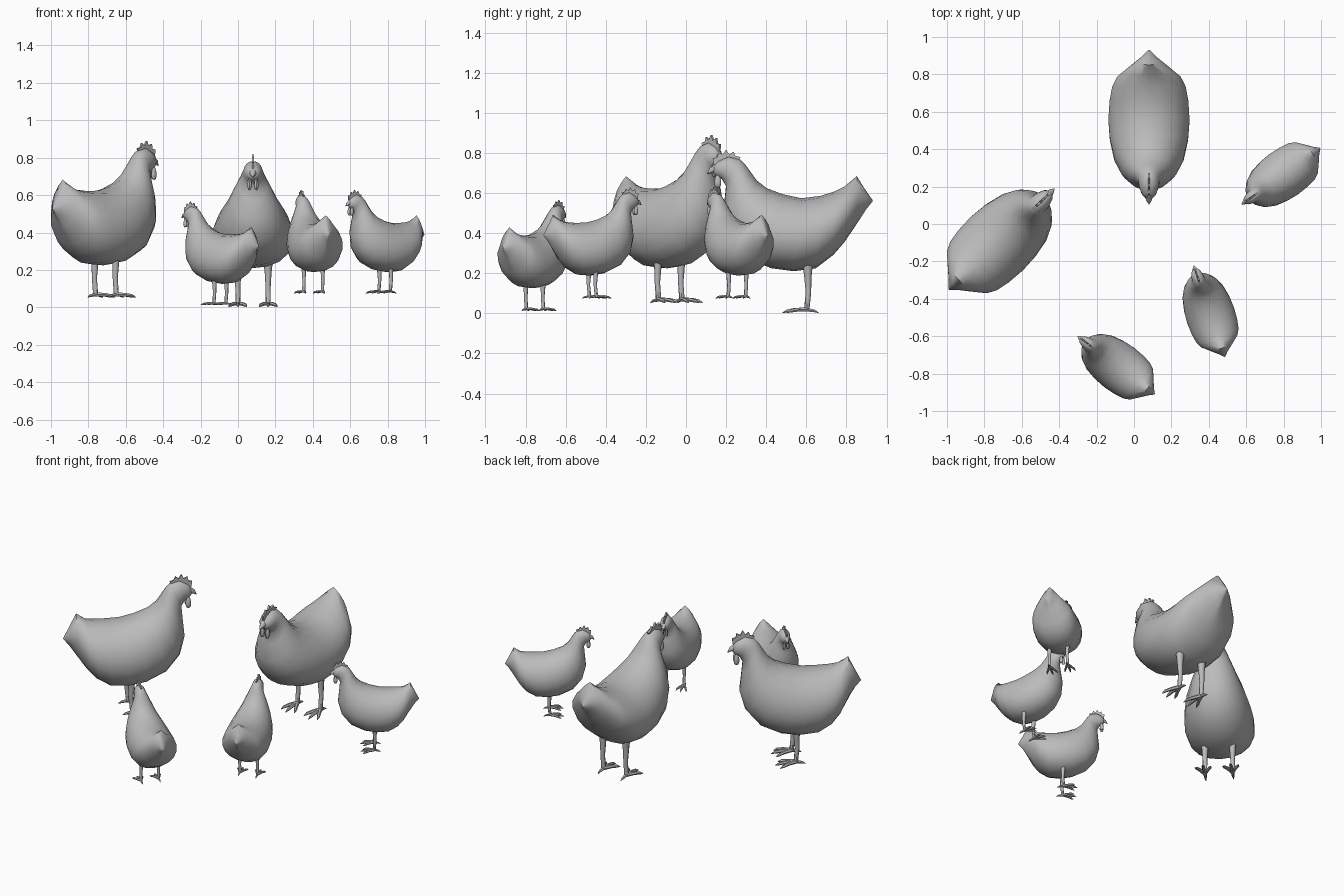
import bpy, bmesh, math
from mathutils import Vector

if "Cube" in bpy.data.objects:
    bpy.data.objects.remove(bpy.data.objects["Cube"])

grey = bpy.data.materials.new("plain_grey")
grey.diffuse_color = (0.5, 0.5, 0.5, 1)
grey.use_nodes = True
grey.node_tree.nodes["Principled BSDF"].inputs["Base Color"].default_value = grey.diffuse_color

# Body rings from tail to face: bottom (u, z), top (u, z), half width, widest-point bias, crest sharpness
RINGS = [
    (.000, .318, .000, .323, .003, 1.0, 1.0),
    (.022, .292, .026, .374, .026, 1.0, 1.5),
    (.046, .255, .050, .425, .056, 1.2, 1.9),
    (.090, .192, .088, .398, .106, 1.2, 1.4),
    (.125, .155, .120, .388, .123, 1.15, 1.1),
    (.180, .122, .165, .384, .132, 1.1, 1.0),
    (.250, .117, .225, .385, .136, 1.1, 1.0),
    (.320, .128, .285, .400, .131, 1.1, 1.0),
    (.400, .165, .335, .422, .116, 1.1, 1.0),
    (.455, .230, .366, .450, .092, 1.1, 1.0),
    (.476, .305, .385, .480, .069, 1.0, 1.0),
    (.468, .385, .402, .508, .048, 1.0, 1.0),
    (.464, .430, .420, .528, .036, 1.0, 1.0),
    (.477, .455, .455, .538, .032, 1.0, 1.0),
    (.495, .466, .488, .522, .023, 1.0, 1.0),
    (.503, .475, .502, .506, .012, 1.0, 1.0),
]
SIDES = 18


def finish(bm, name, root, angle=45):
    """Turn a bmesh into a smooth-shaded object placed with its hen."""
    bmesh.ops.recalc_face_normals(bm, faces=bm.faces)
    mesh = bpy.data.meshes.new(name)
    bm.to_mesh(mesh)
    bm.free()
    mesh.materials.append(grey)
    ob = bpy.data.objects.new(name, mesh)
    bpy.context.collection.objects.link(ob)
    ob.location, ob.rotation_euler, ob.scale = root
    bpy.ops.object.select_all(action='DESELECT')
    ob.select_set(True)
    bpy.context.view_layer.objects.active = ob
    bpy.ops.object.shade_smooth_by_angle(angle=math.radians(angle))
    return ob


def loft(bm, rings):
    """Skin a list of closed point rings and cap both ends."""
    loops = [[bm.verts.new(p) for p in r] for r in rings]
    n = len(loops[0])
    for a, b in zip(loops, loops[1:]):
        for i in range(n):
            j = (i + 1) % n
            bm.faces.new((a[i], a[j], b[j], b[i]))
    bm.faces.new(loops[0])
    bm.faces.new(loops[-1])


def tube(bm, path, radii, sides=8):
    """Tapered tube along a path of points."""
    pts = [Vector(p) for p in path]
    rings = []
    for i, (p, r) in enumerate(zip(pts, radii)):
        d = (pts[min(i + 1, len(pts) - 1)] - pts[max(i - 1, 0)]).normalized()
        side = d.cross(Vector((0, 0, 1)) if abs(d.z) < .8 else Vector((0, 1, 0))).normalized()
        up = side.cross(d)
        rings.append([p + r * (side * math.cos(t) + up * math.sin(t))
                      for t in (k * math.tau / sides for k in range(sides))])
    loft(bm, rings)


def keep(u, z):
    return u, z


def stretched(u, z):
    """Longer, lower pose with a raised tail."""
    return 1.05 * u, .14 + (z - .117) * .905 + .05 * max(0, 1 - u / .2)


def hen(label, tail, beak, z, size, warp=keep, wide=1.0, leg_u=.26):
    dx, dy = beak[0] - tail[0], beak[1] - tail[1]
    root = ((tail[0], tail[1], z), (0, 0, math.atan2(dx, -dy)), (size, size, size))

    def at(x, u, h):
        u, h = warp(u, h)
        return Vector((x, -u, h))

    # Body, neck and head
    bm = bmesh.new()
    rings = []
    for ub, zb, ut, zt, w, k, p in RINGS:
        ring = []
        for i in range(SIDES):
            a = i * math.tau / SIDES
            f = ((1 + math.cos(a)) / 2) ** k
            s = math.sin(a)
            x = wide * w * math.copysign(abs(s) ** p, s)
            ring.append(at(x, ub + (ut - ub) * f, zb + (zt - zb) * f))
        rings.append(ring)
    loft(bm, rings)
    finish(bm, label + "_body", root, 50)

    # Beak
    bm = bmesh.new()
    tube(bm, [at(0, .494, .492), at(0, .510, .488), at(0, .524, .474)], (.015, .010, .001))
    finish(bm, label + "_beak", root)

    # Serrated comb
    bm = bmesh.new()
    outline = [(.430, .515), (.418, .536), (.434, .541), (.440, .556), (.453, .546),
               (.464, .564), (.474, .545), (.488, .553), (.492, .535), (.506, .532),
               (.503, .508), (.470, .515)]
    loft(bm, [[at(x, u, h) for u, h in outline] for x in (-.004, .004)])
    finish(bm, label + "_comb", root, 30)

    # Wattles
    bm = bmesh.new()
    for side in (-1, 1):
        made = bmesh.ops.create_uvsphere(bm, u_segments=10, v_segments=6, radius=1)
        for v in made["verts"]:
            drop = 1 + .3 * -v.co.z
            v.co = at(side * .012 + v.co.x * .008 * drop,
                      .490 + v.co.y * .011 * drop, .448 + v.co.z * .025)
    finish(bm, label + "_wattles", root)

    # Legs and feet
    for side, word in ((-1, "right"), (1, "left")):
        bm = bmesh.new()
        x = side * .054
        tube(bm, [(x, -leg_u, .175), (x, -leg_u, .12), (x, -leg_u + .002, .07),
                  (x, -leg_u - .004, .010)], (.018, .012, .009, .009))
        for spread in (-.032, 0, .032):
            reach = .085 if spread == 0 else .07
            tube(bm, [(x, -leg_u, .013), (x + spread * .5, -leg_u - reach * .5, .012),
                      (x + spread * .85, -leg_u - reach * .8, .008),
                      (x + spread, -leg_u - reach, .002)], (.008, .007, .006, .001), 6)
        tube(bm, [(x, -leg_u, .012), (x, -leg_u + .022, .008), (x, -leg_u + .036, .002)],
             (.007, .005, .001), 6)
        finish(bm, f"{label}_{word}_leg", root)


hen("large_hen", (-.99, -.35), (-.435, .18), .05, 1.49)
hen("long_hen", (.08, .93), (.08, .11), 0, 1.5, stretched, 1.08, .215)
hen("front_hen", (.11, -.91), (-.30, -.60), .01, .985)
hen("middle_hen", (.485, -.71), (.32, -.225), .073, .985)
hen("side_hen", (.995, .405), (.575, .105), .073, .985)
